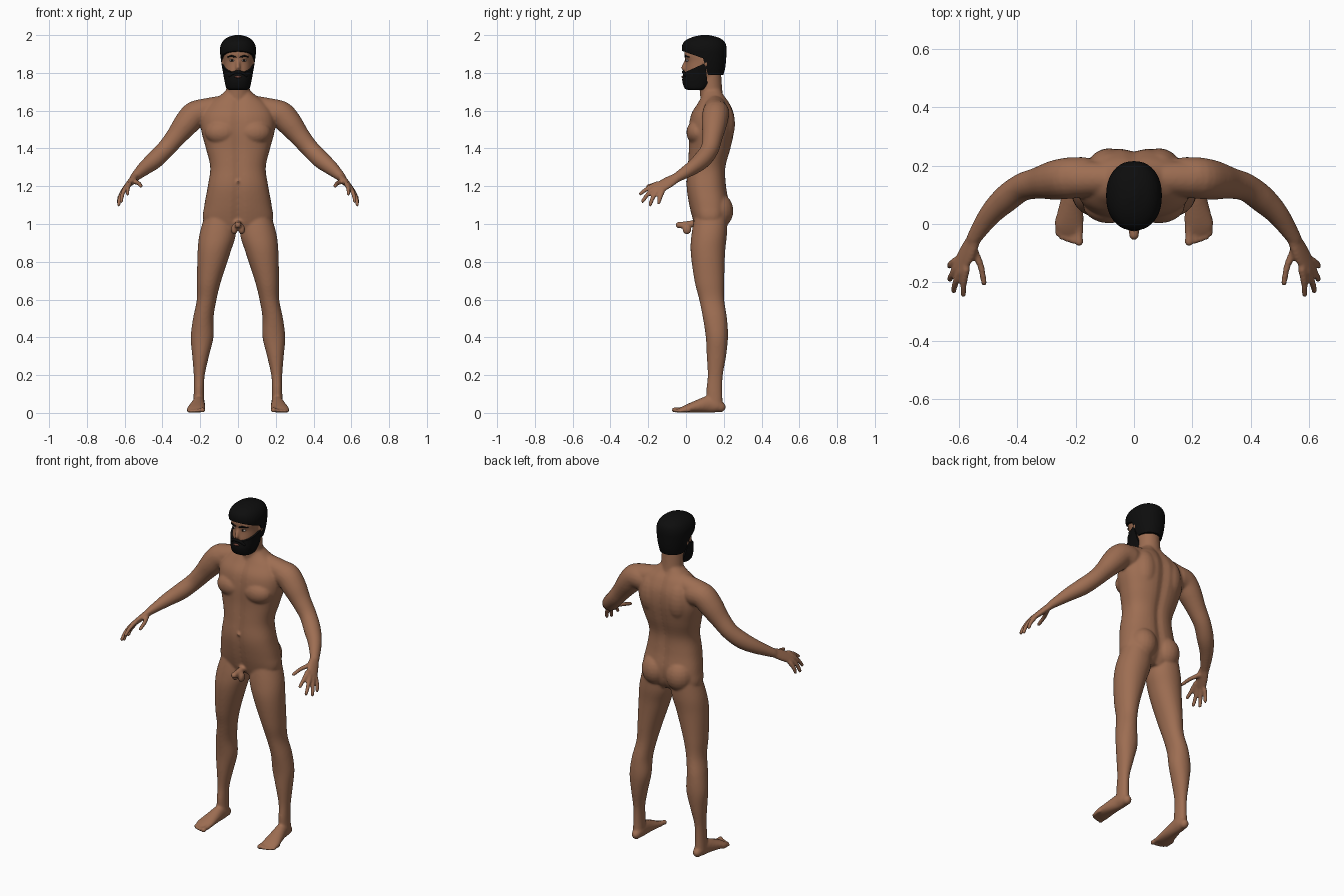
import bpy, bmesh, math
from mathutils import Vector, Matrix

if "Cube" in bpy.data.objects:
    bpy.data.objects.remove(bpy.data.objects["Cube"])


def material(name, color):
    m = bpy.data.materials.new(name)
    m.use_nodes = True
    m.diffuse_color = (*color, 1)
    m.node_tree.nodes["Principled BSDF"].inputs["Base Color"].default_value = (*color, 1)
    return m


skin = material("brown skin", (0.34, 0.155, 0.085))
black = material("black hair", (0.004, 0.004, 0.004))
white = material("eye white", (0.55, 0.5, 0.46))
lip = material("lip brown", (0.2, 0.07, 0.05))


def finish(bm, name, mat):
    bmesh.ops.recalc_face_normals(bm, faces=bm.faces)
    me = bpy.data.meshes.new(name)
    bm.to_mesh(me)
    bm.free()
    me.materials.append(mat)
    ob = bpy.data.objects.new(name, me)
    bpy.context.collection.objects.link(ob)
    bpy.ops.object.select_all(action="DESELECT")
    ob.select_set(True)
    bpy.context.view_layer.objects.active = ob
    bpy.ops.object.shade_smooth_by_angle(angle=math.radians(50))
    return ob


def spline(rows, n=5):
    """Rows of numbers, smoothly interpolated."""
    v = [Vector(r) for r in rows]
    out = []
    for i in range(len(v) - 1):
        a, b, c, d = v[max(i - 1, 0)], v[i], v[i + 1], v[min(i + 2, len(v) - 1)]
        for k in range(n):
            t = k / n
            out.append(b + (c - a) * (t / 2) + (a * 2 - b * 5 + c * 4 - d) * (t * t / 2)
                       + (b * 3 - a - c * 3 + d) * (t ** 3 / 2))
    return out + [v[-1]]


def skin_rings(bm, rings):
    loops = [[bm.verts.new(p) for p in ring] for ring in rings]
    n = len(loops[0])
    for a, b in zip(loops, loops[1:]):
        for i in range(n):
            bm.faces.new((a[i], a[(i + 1) % n], b[(i + 1) % n], b[i]))
    bm.faces.new(loops[0])
    bm.faces.new(loops[-1])


def stack(bm, rows, power=2.0, groove=0.0, side=1, n=40):
    """Level rings: x centre, z, half width, front y, back y."""
    rings = []
    for x, z, rx, y0, y1 in spline(rows):
        ring = []
        for i in range(n):
            a = math.tau * i / n
            c, s = math.cos(a), math.sin(a)
            px = math.copysign(abs(c) ** (2 / power), c) * rx
            py = math.copysign(abs(s) ** (2 / power), s) * (y1 - y0) / 2
            dip = groove * math.exp(-(px / 0.025) ** 2) * s
            ring.append((side * (x + px), (y0 + y1) / 2 + py - dip, z))
        rings.append(ring)
    skin_rings(bm, rings)


def tube(bm, rows, up=(0, 0, 1), side=1, n=20):
    """Rounded tube: x, y, z, width radius, thickness radius."""
    rows = spline([r if len(r) == 5 else (*r, r[3]) for r in rows])
    pts = [Vector(r[:3]) for r in rows]
    rings = []
    for i, r in enumerate(rows):
        t = (pts[min(i + 1, len(pts) - 1)] - pts[max(i - 1, 0)]).normalized()
        u = t.cross(Vector(up)).normalized()
        v = u.cross(t)
        steps = [(0, 1)]
        caps = [(min(r[3], r[4]) * math.sin(a), math.cos(a)) for a in (0.5, 1.0, 1.4)]
        if i == 0:
            steps = [(-d, k) for d, k in reversed(caps)] + steps
        if i == len(rows) - 1:
            steps += caps
        for d, k in steps:
            ring = []
            for j in range(n):
                a = math.tau * j / n
                p = pts[i] + t * d + u * (r[3] * k * math.cos(a)) + v * (r[4] * k * math.sin(a))
                ring.append((p.x * side, p.y, p.z))
            rings.append(ring)
    skin_rings(bm, rings)


def blob(bm, pos, size, side=1):
    m = Matrix.Translation((pos[0] * side, pos[1], pos[2])) @ Matrix.Diagonal((*size, 1))
    bmesh.ops.create_uvsphere(bm, u_segments=20, v_segments=12, radius=1, matrix=m)


def cut(bm, point, normal):
    """Remove everything on the normal's side and close the opening."""
    geom = bm.verts[:] + bm.edges[:] + bm.faces[:]
    bmesh.ops.bisect_plane(bm, geom=geom, plane_co=point, plane_no=normal, clear_outer=True)
    bmesh.ops.holes_fill(bm, edges=[e for e in bm.edges if e.is_boundary])


# Torso, neck and head
body = bmesh.new()
stack(body, [(0, .97, .12, .05, .19), (0, 1.02, .183, .035, .22), (0, 1.1, .178, .015, .23),
             (0, 1.2, .16, .0, .215), (0, 1.3, .147, .006, .212), (0, 1.4, .17, .012, .238),
             (0, 1.5, .195, .012, .258), (0, 1.58, .19, .025, .256), (0, 1.64, .15, .06, .232),
             (0, 1.68, .095, .08, .205), (0, 1.71, .06, .085, .19)], 2.4, .012)
stack(body, [(0, 1.6, .075, .08, .21), (0, 1.7, .063, .073, .193), (0, 1.82, .06, .06, .185)])
head_rows = [(0, 1.722, .03, .005, .06), (0, 1.745, .053, -.004, .11), (0, 1.78, .065, -.007, .165),
             (0, 1.82, .073, -.004, .188), (0, 1.86, .077, .0, .2), (0, 1.9, .08, -.01, .203),
             (0, 1.94, .079, -.002, .2), (0, 1.97, .06, .025, .175), (0, 1.985, .025, .07, .13)]
stack(body, head_rows, 2.2)
tube(body, [(0, .002, 1.87, .008), (0, -.008, 1.845, .01), (0, -.014, 1.825, .013)], up=(0, 1, 0))
blob(body, (0, .02, 1.225), (.012, .024, .01))
tube(body, [(0, .05, 1.005, .018), (0, .0, .997, .018), (0, -.038, .994, .018)])

toes = [(.188, -.062, .015), (.212, -.058, .011), (.231, -.053, .01), (.248, -.045, .01), (.263, -.033, .009)]
# Knuckle, joint and tip of each finger
fingers = [((.575, -.155, 1.213), (.583, -.2, 1.19), (.585, -.242, 1.16)),
           ((.593, -.16, 1.195), (.611, -.2, 1.16), (.618, -.23, 1.12)),
           ((.605, -.147, 1.18), (.624, -.175, 1.14), (.632, -.19, 1.102)),
           ((.61, -.125, 1.172), (.627, -.137, 1.14), (.633, -.145, 1.112)),
           ((.548, -.09, 1.225), (.525, -.145, 1.215), (.514, -.203, 1.2))]

for s in (1, -1):
    # Chest, shoulder, back and hip masses
    blob(body, (.085, .065, 1.485), (.09, .063, .068), s)
    blob(body, (.085, .19, 1.53), (.075, .07, .12), s)
    blob(body, (.08, .168, 1.07), (.082, .083, .095), s)
    blob(body, (.02, .005, .972), (.018, .025, .028), s)
    tube(body, [(.03, .15, 1.64, .05), (.11, .155, 1.618, .058), (.2, .155, 1.595, .065)], side=s)
    # Leg
    stack(body, [(.095, 1.06, .075, .05, .22), (.107, .95, .096, .03, .217), (.127, .85, .087, .025, .207),
                 (.153, .7, .064, .045, .202), (.166, .6, .052, .07, .202), (.184, .5, .054, .09, .217),
                 (.19, .4, .06, .105, .222), (.198, .3, .044, .11, .212), (.205, .2, .029, .115, .195),
                 (.207, .12, .027, .108, .192), (.207, .04, .03, .11, .195)], 2.1, side=s)
    # Foot and toes
    tube(body, [(.205, .185, .03, .025, .028), (.206, .16, .04, .031, .04), (.208, .12, .045, .033, .045),
                (.215, .06, .034, .042, .034), (.222, .0, .021, .05, .021), (.225, -.025, .015, .045, .014)], side=s)
    for x, y, r in toes:
        tube(body, [(x, y + .05, r + .004, r), (x, y + .02, r + .002, r * .85), (x, y, r, r)], side=s)
    # Arm
    tube(body, [(.17, .16, 1.585, .07), (.225, .157, 1.582, .071), (.275, .15, 1.53, .067),
                (.33, .14, 1.46, .054), (.385, .125, 1.395, .048), (.44, .085, 1.34, .047),
                (.495, .03, 1.295, .038), (.55, -.05, 1.245, .027, .023)], up=(.75, 0, .65), side=s)
    # Palm, fingers and thumb
    tube(body, [(.545, -.045, 1.248, .026, .021), (.57, -.095, 1.22, .036, .018),
                (.595, -.142, 1.192, .036, .014)], up=(.75, 0, .65), side=s)
    for base, mid, tip in fingers:
        tube(body, [(*base, .014), (*mid, .012), (*tip, .0105)], side=s)
    # Ear and brow ridge
    blob(body, (.08, .105, 1.855), (.01, .016, .026), s)
    blob(body, (.032, .012, 1.888), (.025, .014, .009), s)

figure = finish(body, "body", skin)
remesh = figure.modifiers.new("blend", "REMESH")
remesh.mode = "VOXEL"
remesh.voxel_size = 0.0065
remesh.use_smooth_shade = True
soften = figure.modifiers.new("soften", "SMOOTH")
soften.factor = 0.5
soften.iterations = 7

# Hair: a cap above the brow and a lower piece behind the ears
hair_rows = [(0, 1.79, .07, .04, .198), (0, 1.83, .083, .0, .208), (0, 1.88, .092, -.012, .213),
             (0, 1.93, .095, -.022, .215), (0, 1.965, .082, -.01, .204), (0, 1.988, .055, .03, .17),
             (0, 2.0, .015, .08, .12)]
for name, planes in (("hair_cap", [((0, -.02, 1.916), (0, -.35, -1))]),
                     ("hair_back", [((0, .095, 1.86), (0, -1, -.3)), ((0, .15, 1.94), (0, 0, 1))])):
    bm = bmesh.new()
    stack(bm, hair_rows, 2.2)
    for point, normal in planes:
        cut(bm, point, normal)
    finish(bm, name, black)

# Beard with a sloping upper edge, and moustache
beard = bmesh.new()
stack(beard, [(0, 1.71, .05, .01, .1), (0, 1.72, .062, -.008, .125), (0, 1.76, .072, -.02, .16),
              (0, 1.8, .079, -.014, .19), (0, 1.84, .086, -.008, .2), (0, 1.88, .086, -.008, .2)], 2.3)
cut(beard, (0, -.02, 1.797), (0, -.45, 1))
cut(beard, (0, .108, 1.8), (0, 1, .1))
for s in (1, -1):
    tube(beard, [(0, -.014, 1.804, .008), (.02, -.012, 1.802, .008), (.042, 0, 1.785, .008)], side=s)
finish(beard, "beard", black)

# Mouth
mouth = bmesh.new()
blob(mouth, (0, -.017, 1.779), (.019, .008, .006))
finish(mouth, "lips", lip)

# Eyes and eyebrows
for s, label in ((1, "left"), (-1, "right")):
    for part, pos, size, mat in (("eye", (.032, .008, 1.866), (.014, .01, .006), white),
                                 ("iris", (.032, .0, 1.866), (.006, .004, .006), black)):
        bm = bmesh.new()
        blob(bm, pos, size, s)
        finish(bm, label + "_" + part, mat)
    bm = bmesh.new()
    tube(bm, [(.013, -.005, 1.884, .004), (.035, -.002, 1.889, .005), (.056, .016, 1.884, .003)], side=s)
    finish(bm, label + "_eyebrow", black)
